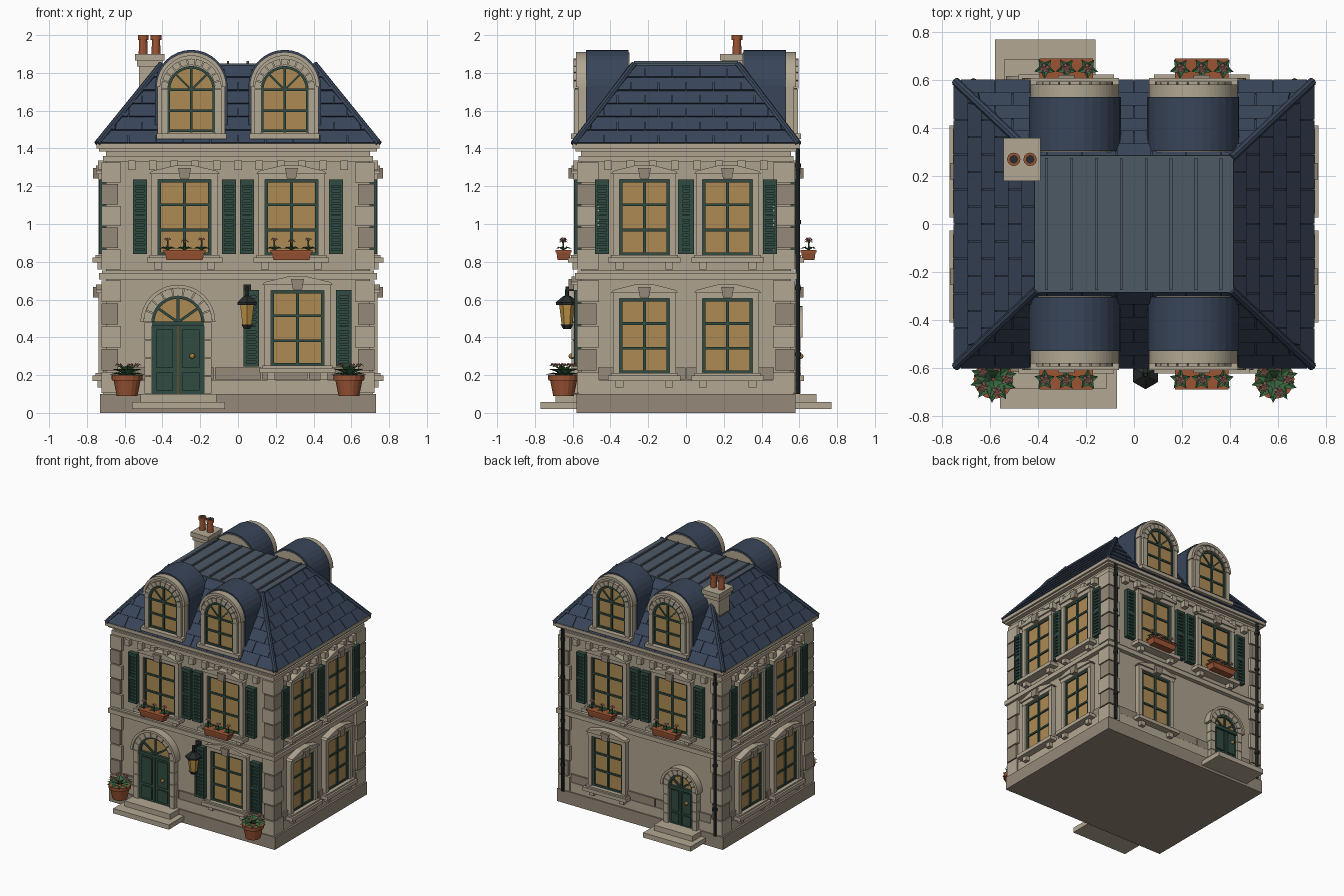
import bpy, bmesh
from math import pi, sin, cos, radians
from mathutils import Matrix, Vector

if "Cube" in bpy.data.objects:
    bpy.data.objects.remove(bpy.data.objects["Cube"])

COL = dict(wall=(.42, .36, .27), stone=(.45, .39, .29), dark_stone=(.30, .25, .19), slate=(.04, .06, .10),
           lead=(.075, .1, .13), green=(.03, .07, .053), glass=(.42, .26, .09), clay=(.33, .09, .035),
           iron=(.02, .025, .025), brass=(.5, .28, .06), leaf=(.04, .13, .05), petal=(.65, .25, .25))
MAT = {}
for k, c in COL.items():
    MAT[k] = bpy.data.materials.new(k)
    MAT[k].diffuse_color = (*c, 1)


def obj(name, mat, bm, M=Matrix()):
    bmesh.ops.recalc_face_normals(bm, faces=bm.faces)
    bm.transform(M)
    me = bpy.data.meshes.new(name)
    bm.to_mesh(me)
    bm.free()
    me.materials.append(MAT[mat])
    bpy.context.collection.objects.link(bpy.data.objects.new(name, me))


def loft(bm, a, b):
    a, b = [bm.verts.new(p) for p in a], [bm.verts.new(p) for p in b]
    bm.faces.new(a)
    bm.faces.new(b)
    for i in range(len(a)):
        j = (i + 1) % len(a)
        bm.faces.new((a[i], a[j], b[j], b[i]))


def prism(bm, pts, y0, y1):
    loft(bm, [(x, y0, z) for x, z in pts], [(x, y1, z) for x, z in pts])


def box(bm, x0, x1, y0, y1, z0, z1):
    prism(bm, [(x0, z0), (x1, z0), (x1, z1), (x0, z1)], y0, y1)


def boxes(name, mat, lst, M=Matrix()):
    bm = bmesh.new()
    for b in lst:
        box(bm, *b)
    obj(name, mat, bm, M)


def cone(bm, x, y, z0, z1, r0, r1, n=12):
    bmesh.ops.create_cone(bm, cap_ends=True, segments=n, radius1=r0, radius2=r1, depth=z1 - z0,
                          matrix=Matrix.Translation((x, y, (z0 + z1) / 2)))


def arch(r, z0, zs, n=16):
    return [(-r, z0), (r, z0)] + [(r * cos(pi * i / n), zs + r * sin(pi * i / n)) for i in range(n + 1)]


def voussoirs(bm, r0, r1, zs, y0, y1, n, gap=.015):
    for i in range(n):
        a, b = pi * i / n + gap, pi * (i + 1) / n - gap
        ring = [(r0, a), (r1, a), (r1, (a + b) / 2), (r1, b), (r0, b), (r0, (a + b) / 2)]
        prism(bm, [(r * cos(t), zs + r * sin(t)) for r, t in ring], y0, y1)


def fan_bars(bm, r, zs, y0, y1, angles, w=.007):
    for t in map(radians, angles):
        d, n = Vector((cos(t), sin(t))) * r, Vector((-sin(t), cos(t))) * w
        prism(bm, [(p.x, p.y + zs) for p in (-n, d - n, d + n, n)], y0, y1)


# Facade frames: local x along the wall, local -y outward
DIST = (.555, .70, .555, .70)
def face(i, u=0, dist=None):
    return Matrix.Rotation(i * pi / 2, 4, 'Z') @ Matrix.Translation((u, -(DIST[i] if dist is None else dist), 0))


def window(M, w, z0, z1):
    boxes("window_glass", "glass", [(-w, w, -.016, .01, z0, z1)], M)
    h = (z1 - z0) / 3
    bars = [(s - .008, s + .008, -.026, 0, z0, z1) for s in (-w + .008, 0, w - .008)]
    bars += [(-w, w, -.025, 0, z - .007, z + .007) for z in (z0 + .007, z0 + h, z0 + 2 * h, z1 - .007)]
    boxes("window_bars", "green", bars, M)
    bm = bmesh.new()
    for s in (-1, 1):
        a, b = sorted((s * w, s * (w + .035)))
        box(bm, a, b, -.038, .01, z0, z1)
        box(bm, s * w - .02, s * w + .02, -.045, 0, z0 - .075, z0 - .04)
    box(bm, -w - .035, w + .035, -.04, .01, z1, z1 + .03)
    prism(bm, [(-w - .045, z1 + .03), (w + .045, z1 + .03), (w + .035, z1 + .045), (.05, z1 + .075),
               (-.05, z1 + .075), (-w - .035, z1 + .045)], -.052, .01)
    box(bm, -w - .06, w + .06, -.07, .01, z0 - .04, z0 - .012)
    box(bm, -w - .045, w + .045, -.055, .01, z0 - .012, z0)
    obj("window_surround", "stone", bm, M)
    bm = bmesh.new()
    prism(bm, [(-.024, z1 + .005), (.024, z1 + .005), (.034, z1 + .062), (-.034, z1 + .062)], -.068, 0)
    obj("keystone", "dark_stone", bm, M)


def shutters(M, off, z0, z1, wd=.075):
    lst = []
    for c in (-off, off):
        a, b = c - wd / 2, c + wd / 2
        lst += [(a, b, -.022, 0, z0, z1), (a, a + .014, -.036, 0, z0, z1), (b - .014, b, -.036, 0, z0, z1)]
        lst += [(a, b, -.036, 0, z, z + .02) for z in (z0, (z0 + z1) / 2 - .01, z1 - .02)]
        lst += [(a, b, -.031, 0, z0 + .03 + k * (z1 - z0 - .06) / 13, z0 + .045 + k * (z1 - z0 - .06) / 13)
                for k in range(14)]
    boxes("shutters", "green", lst, M)


def leaf(bm, o, az, pitch, ln, wd):
    R = Matrix.Translation(o) @ Matrix.Rotation(az, 4, 'Z') @ Matrix.Rotation(-pitch, 4, 'Y')
    p = [bm.verts.new(R @ Vector(v)) for v in
         ((0, 0, 0), (ln * .55, wd, .01), (ln, 0, -.012), (ln * .55, -wd, .01), (ln * .55, 0, 0))]
    for q in ((0, 4, 1), (1, 4, 2), (2, 4, 3), (3, 4, 0)):
        bm.faces.new([p[k] for k in q])


def blooms(spots, size, M=Matrix()):
    pet, mid = bmesh.new(), bmesh.new()
    for o in spots:
        for k in range(5):
            leaf(pet, o, k * 2 * pi / 5, .35, size, size * .45)
        bmesh.ops.create_icosphere(mid, subdivisions=1, radius=size * .35, matrix=Matrix.Translation(o))
    obj("petals", "petal", pet, M)
    obj("flower_centres", "brass", mid, M)


def planter(M, z=.81):
    bm = bmesh.new()
    loft(bm, [(-.095, -.06, z), (.095, -.06, z), (.095, -.125, z), (-.095, -.125, z)],
         [(-.107, -.055, z + .045), (.107, -.055, z + .045), (.107, -.132, z + .045), (-.107, -.132, z + .045)])
    box(bm, -.112, .112, -.136, -.05, z + .04, z + .052)
    obj("window_box", "clay", bm, M)
    bm, spots = bmesh.new(), [Vector((x, -.095, z + h)) for x, h in ((-.09, .105), (0, .095), (.09, .105))]
    for o in spots:
        cone(bm, o.x, o.y, z + .04, o.z, .005, .004, 5)
        for k in range(5):
            leaf(bm, (o.x, o.y, z + .05), k * 2 * pi / 5 + .3, .5, .045, .015)
    obj("window_box_leaves", "leaf", bm, M)
    blooms(spots, .022, M)


def door(M, r, zs, z0=.1):
    bm = bmesh.new()
    prism(bm, arch(r, z0, zs), -.024, .01)
    obj("fanlight", "glass", bm, M)
    bm = bmesh.new()
    for s in (-1, 1):
        box(bm, *sorted((s * .003, s * r)), -.032, 0, z0, zs - .012)
        for a, b in ((.05, .3), (.36, .9)):
            h = zs - z0
            box(bm, *sorted((s * r * .18, s * r * .82)), -.042, 0, z0 + a * h, z0 + b * h)
    box(bm, -r, r, -.045, 0, zs - .02, zs + .004)
    fan_bars(bm, r, zs, -.034, 0, (35, 90, 145))
    voussoirs(bm, r - .014, r, zs, -.036, 0, 12, 0)
    obj("double_door", "green", bm, M)
    bm = bmesh.new()
    bmesh.ops.create_icosphere(bm, subdivisions=2, radius=.015, matrix=Matrix.Translation((r * .55, -.052, z0 + .2)))
    obj("door_knob", "brass", bm, M)
    bm, h = bmesh.new(), (zs - z0) / 4
    voussoirs(bm, r, r + .042, zs, -.05, .01, 9)
    voussoirs(bm, r + .042, r + .06, zs, -.062, .01, 18, 0)
    for s in (-1, 1):
        for k in range(4):
            box(bm, *sorted((s * r, s * (r + .04))), -.05, .01, z0 + k * h + .002, z0 + (k + 1) * h - .002)
    obj("door_arch", "stone", bm, M)


def dormer(M):
    for nm, mat, r, ya, yb in (("dormer_roof", "slate", .192, -.53, -.305), ("dormer_body", "stone", .178, -.572, -.30)):
        bm = bmesh.new()
        prism(bm, arch(r, 1.45, 1.73), ya, yb)
        obj(nm, mat, bm, M)
    bm = bmesh.new()
    prism(bm, arch(.126, 1.485, 1.71), -.578, -.5)
    obj("dormer_glass", "glass", bm, M)
    bm = bmesh.new()
    for x in (-.119, 0, .119):
        box(bm, x - .007, x + .007, -.588, -.5, 1.485, 1.71 + (.12 if x == 0 else 0))
    for z in (1.493, 1.60, 1.71):
        box(bm, -.126, .126, -.587, -.5, z - .007, z + .007)
    voussoirs(bm, .112, .126, 1.71, -.588, -.5, 14, 0)
    fan_bars(bm, .12, 1.71, -.586, -.5, (45, 135), .005)
    obj("dormer_bars", "green", bm, M)
    bm = bmesh.new()
    voussoirs(bm, .126, .16, 1.715, -.595, -.5, 11)
    voussoirs(bm, .165, .185, 1.725, -.582, -.52, 16, 0)
    for s in (-1, 1):
        box(bm, *sorted((s * .126, s * .16)), -.594, -.5, 1.475, 1.715)
    box(bm, -.185, .185, -.61, -.45, 1.45, 1.478)
    obj("dormer_surround", "stone", bm, M)


def slab(x, y, z0, z1):
    return (-x, x, -y, y, z0, z1)


# Body, base, belt courses and cornice
boxes("walls", "wall", [slab(.70, .555, .1, 1.42)])
boxes("base", "dark_stone", [slab(.73, .58, 0, .1)])
boxes("belt_and_cornice", "stone", [slab(.715, .57, .1, .175), slab(.735, .588, .705, .74), slab(.72, .575, .74, .755),
      slab(.715, .57, 1.33, 1.36), slab(.735, .585, 1.385, 1.40), slab(.75, .60, 1.40, 1.425)])
boxes("front_steps", "stone", [(-.56, -.07, -.77, -.55, .02, .058), (-.515, -.115, -.69, -.55, .058, .1)])
boxes("back_steps", "stone", [(-.58, -.16, .55, .77, .02, .058), (-.54, -.2, .55, .69, .058, .1)])
for i in range(4):
    L = (.62, .47)[i % 2]
    n = int(L * 2 / .11)
    xs = [-L + (k + .5) * 2 * L / n for k in range(n)]
    boxes("dentils", "stone", [(x - .02, x + .02, -.04, 0, 1.285, 1.335) for x in xs], face(i))
    n = n // 2
    xs = [-L + k * 2 * L / n for k in range(n)]
    boxes("plinth_blocks", "dark_stone", [(x + .003, x + 2 * L / n - .003, -.013, 0, .177, .24) for x in xs], face(i))

# Corner quoins in alternating lengths and tones
for par, tone in enumerate(("stone", "dark_stone")):
    lst = []
    for z0, z1, n in ((.1, .705, 5), (.755, 1.33, 5)):
        h = (z1 - z0) / n
        for k in range(par, n, 2):
            for sx in (-1, 1):
                for sy in (-1, 1):
                    lst.append((*sorted((sx * .722, sx * (.62 + .015 * par))), *sorted((sy * .578, sy * (.46 + .015 * par))),
                                z0 + k * h + .004, z0 + (k + 1) * h - .004))
    boxes("quoins", tone, lst)

# Openings on all four sides
for i in range(4):
    side = i % 2
    for u in ((-.22, .22) if side else (-.283, .283)):
        w = .132 if side else .14
        window(face(i, u), w, .835, 1.235)
        shutters(face(i, u), .224 if side else .235, .84, 1.235)
        if side:
            window(face(i, u), w, .21, .605)
        else:
            planter(face(i, u))
            dormer(face(i, u * .247 / .283, 0))
window(face(0, .315), .14, .25, .647)
shutters(face(0, .315), .245, .245, .65, .08)
window(face(2, -.283), .132, .21, .605)
door(face(0, -.318), .138, .48)
door(face(2, .37), .105, .40)

# Hipped roof: core, slate courses, hips, leaded flat top
bm = bmesh.new()
B, T, Z0, Z1 = (.745, .595), (.405, .275), 1.425, 1.845
C = [(-1, -1), (1, -1), (1, 1), (-1, 1)]
loft(bm, [(B[0] * x, B[1] * y, Z0) for x, y in C], [(T[0] * x, T[1] * y, Z1) for x, y in C])
obj("roof_core", "slate", bm)
bm = bmesh.new()
for i in range(4):
    bh, th, bo, to = B[i % 2], T[i % 2], B[1 - i % 2], T[1 - i % 2]
    M, nrm = face(i, 0, 0), Vector((0, -(Z1 - Z0), bo - to)).normalized()
    for r in range(6):
        t0, t1 = r / 6, (r + .97) / 6
        h0, h1 = bh + (th - bh) * t0, bh + (th - bh) * t1
        for k in range(-6, 6):
            u = (k + .5 * (r % 2)) * .145
            p = [(u + .002, t0, h0), (u + .143, t0, h0), (u + .143, t1, h1), (u + .002, t1, h1)]
            p = [Vector((max(-h, min(h, x)), -(bo + (to - bo) * t), Z0 + (Z1 - Z0) * t)) for x, t, h in p]
            if (p[1] - p[0]).length > .005:
                loft(bm, [M @ v for v in p], [M @ (v + nrm * d) for v, d in zip(p, (.01, .01, .004, .004))])
obj("roof_slates", "slate", bm)
bm = bmesh.new()
for x, y in C:
    a, b = Vector((B[0] * x, B[1] * y, Z0)), Vector((T[0] * x, T[1] * y, Z1))
    R = Matrix.Translation((a + b) / 2) @ (b - a).to_track_quat('Z', 'Y').to_matrix().to_4x4()
    bmesh.ops.create_cone(bm, cap_ends=True, segments=8, radius1=.018, radius2=.018, depth=(b - a).length, matrix=R)
obj("roof_hips", "slate", bm)
boxes("roof_flat", "lead", [slab(.415, .285, 1.835, 1.85)])
boxes("roof_seams", "lead", [(x - .006, x + .006, -.275, .275, 1.85, 1.862) for x in [-.365 + .104 * k for k in range(8)]])

# Chimney
boxes("chimney", "stone", [(-.525, -.41, .205, .335, 1.55, 1.86), (-.535, -.4, .19, .35, 1.835, 1.865),
                           (-.545, -.39, .18, .36, 1.865, 1.9)])
bm, dk = bmesh.new(), bmesh.new()
for x in (-.502, -.434):
    cone(bm, x, .27, 1.9, 1.985, .024, .021)
    cone(bm, x, .27, 1.975, 2.0, .028, .028)
    cone(dk, x, .27, 1.99, 2.001, .018, .018)
obj("chimney_pots", "clay", bm)
obj("flues", "iron", dk)

# Downpipes on the back corners
bm = bmesh.new()
for x in (-.67, .67):
    cone(bm, x, .592, .1, 1.40, .012, .012, 8)
    for z in (.3, .65, 1.0, 1.3):
        cone(bm, x, .592, z, z + .02, .017, .017, 8)
obj("downpipes", "iron", bm)

# Wall lantern
X, Y = .048, -.63
bm = bmesh.new()
cone(bm, X, Y, .465, .575, .028, .042, 6)
obj("lantern_glass", "brass", bm)
bm = bmesh.new()
for z0, z1, r0, r1 in ((.445, .467, .02, .034), (.572, .585, .058, .06), (.585, .62, .06, .018), (.62, .67, .012, .008)):
    cone(bm, X, Y, z0, z1, r0, r1, 6)
box(bm, X - .008, X + .008, Y, -.55, .645, .66)
box(bm, X - .02, X + .02, -.575, -.55, .58, .68)
obj("lantern_frame", "iron", bm)

# Potted plants beside the front
for x in (-.587, .587):
    pot, lv, c = bmesh.new(), bmesh.new(), Vector((x, -.648, .19))
    cone(pot, c.x, c.y, .09, .18, .055, .073, 16)
    cone(pot, c.x, c.y, .172, .2, .081, .083, 16)
    obj("plant_pot", "clay", pot)
    for n, pitch, ln in ((10, .25, .1), (8, .6, .095), (5, 1.0, .085)):
        for k in range(n):
            leaf(lv, c, k * 2 * pi / n + pitch, pitch, ln, .024)
    obj("plant_leaves", "leaf", lv)
    blooms([c + Vector((.055 * cos(a), .055 * sin(a), .06)) for a in [k * 2 * pi / 5 for k in range(5)]], .022)

for m in bpy.data.materials:
    if m.users and not m.is_grease_pencil:
        m.use_nodes = True
        m.node_tree.nodes["Principled BSDF"].inputs["Base Color"].default_value = m.diffuse_color
